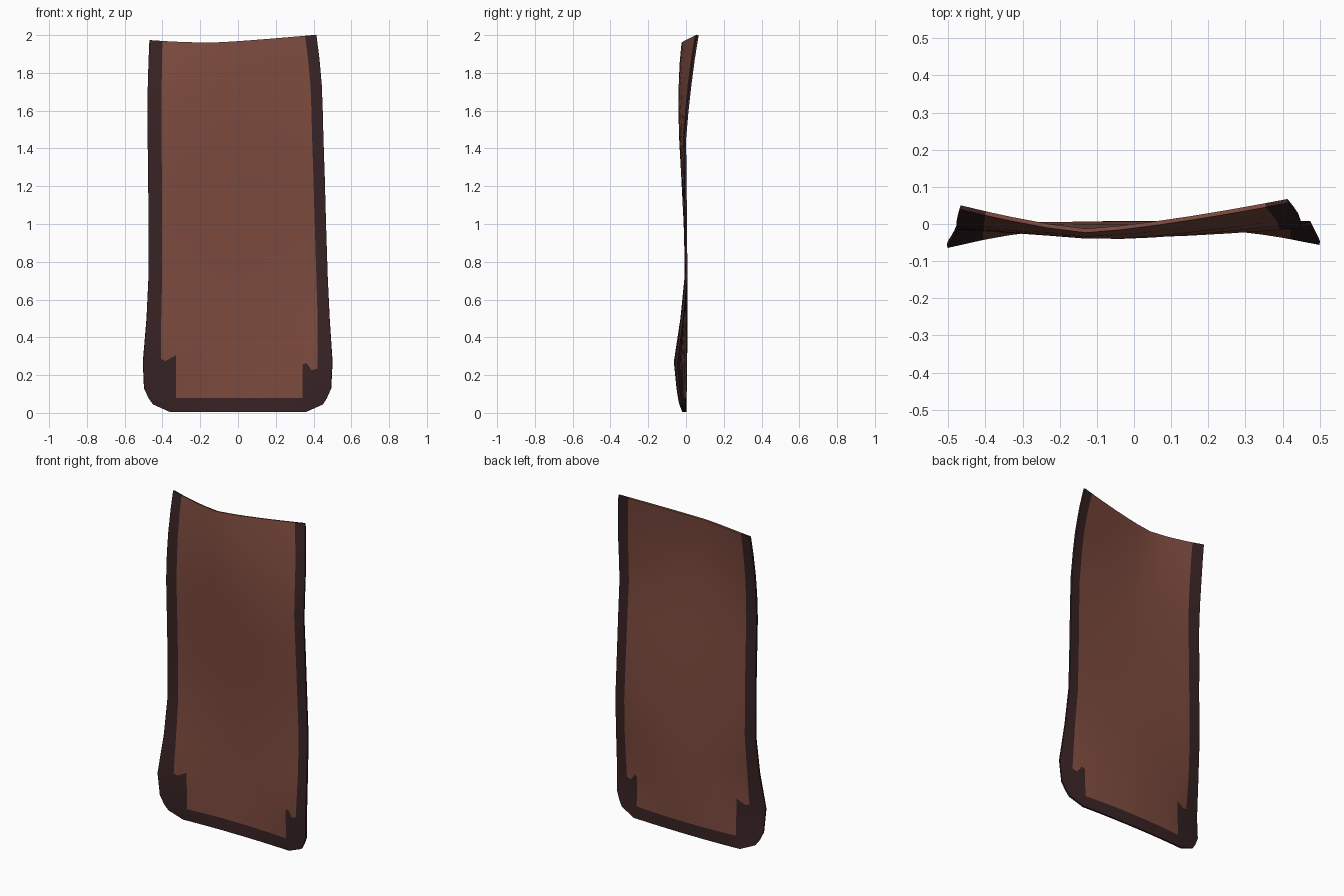
import bpy, bmesh

if "Cube" in bpy.data.objects:
    bpy.data.objects.remove(bpy.data.objects["Cube"])


def material(name, rgb):
    m = bpy.data.materials.new(name)
    m.diffuse_color = (*rgb, 1)
    m.use_nodes = True
    m.node_tree.nodes["Principled BSDF"].inputs["Base Color"].default_value = m.diffuse_color
    return m


brown = material("brown cloth", (0.205, 0.07, 0.049))
dark = material("dark border", (0.040, 0.017, 0.018))

# Rows from hem to top: z, left x, right x, left y, centre y, right y
ROWS = [
    (0.005, -0.36, 0.36, -0.014, -0.004, -0.012),
    (0.045, -0.45, 0.45, -0.030, -0.003, -0.025),
    (0.078, -0.473, 0.470, -0.037, -0.002, -0.031),
    (0.13, -0.497, 0.493, -0.045, -0.001, -0.040),
    (0.27, -0.503, 0.500, -0.059, 0.001, -0.051),
    (0.50, -0.484, 0.485, -0.024, 0.003, -0.020),
    (0.72, -0.474, 0.475, -0.002, 0.001, 0.002),
    (1.00, -0.473, 0.466, -0.003, -0.007, 0.000),
    (1.25, -0.476, 0.459, -0.006, -0.020, -0.003),
    (1.45, -0.478, 0.452, -0.009, -0.031, -0.005),
    (1.60, -0.478, 0.448, -0.002, -0.035, 0.008),
    (1.72, -0.477, 0.443, 0.010, -0.036, 0.023),
    (1.85, -0.473, 0.430, 0.027, -0.029, 0.042),
    (1.96, -0.468, 0.414, 0.045, -0.018, 0.062),
]
INNER = [-0.33, -0.23, -0.13, -0.04, 0.05, 0.15, 0.25, 0.343]
# Uneven height of the border's corner step, per column
JAG = [0, 0.015, 0.005, 0.025, 0.035] + [0] * 6 + [-0.015, -0.005, -0.045, -0.035, 0]


def columns(xl, xr, z):
    """Edge, border seam and two steps on each side, then the plain middle."""
    seam_l = max(-0.408, xl * 0.5 - 0.165)
    in_r = min(0.343, xr - 0.055) if z > 0.3 else 0.343
    seam_r = min(xr - 0.06, 0.422) if z > 0.3 else min(0.422, xr * 0.5 + 0.172)
    if z > 1.7:
        in_r = min(in_r, seam_r - 0.03)
    left = [xl, seam_l] + [seam_l + (-0.33 - seam_l) * f for f in (0.3, 0.8)]
    right = [in_r + (seam_r - in_r) * f for f in (0.25, 0.6)] + [seam_r, xr]
    return left + INNER[:-1] + [in_r] + right


# Draped cloth panel with a dark border on three sides
bm = bmesh.new()
grid = []
for r, (z, xl, xr, yl, yc, yr) in enumerate(ROWS):
    x0 = -0.13 * min(1, max(0, (z - 1.4) / 0.5))        # lowest fold point
    power = 2.2 - 0.9 * z / 2
    lift = max(0, (z - 1.6) / 0.36)                     # wavy top edge
    line = []
    for c, x in enumerate(columns(xl, xr, z)):
        edge, ye = (xl, yl) if x < x0 else (xr, yr)
        t = min(1, abs((x - x0) / (edge - x0)))
        y = yc + (ye - yc) * t ** power
        rise = 0.013 * t ** 2 if x < x0 else 0.041 * t ** 1.2
        zz = z + lift * rise + (JAG[min(c, 15)] if r == 4 else 0)
        line.append(bm.verts.new((x, y, zz)))
    grid.append(line)

last = len(grid[0]) - 2
for r in range(len(grid) - 1):
    for c in range(last + 1):
        f = bm.faces.new((grid[r][c], grid[r][c + 1], grid[r + 1][c + 1], grid[r + 1][c]))
        f.smooth = True
        corner = r < 4 and (c <= 3 or c >= last - 3)
        f.material_index = int(c == 0 or c == last or r < 2 or corner)

mesh = bpy.data.meshes.new("cloth_panel")
bm.to_mesh(mesh)
bm.free()
mesh.materials.append(brown)
mesh.materials.append(dark)
panel = bpy.data.objects.new("cloth_panel", mesh)
bpy.context.collection.objects.link(panel)

# Thin cloth thickness
solid = panel.modifiers.new("thickness", 'SOLIDIFY')
solid.thickness = 0.011
solid.offset = 0
bpy.context.view_layer.objects.active = panel
panel.select_set(True)
bpy.ops.object.modifier_apply(modifier=solid.name)
bpy.ops.object.shade_smooth_by_angle()
